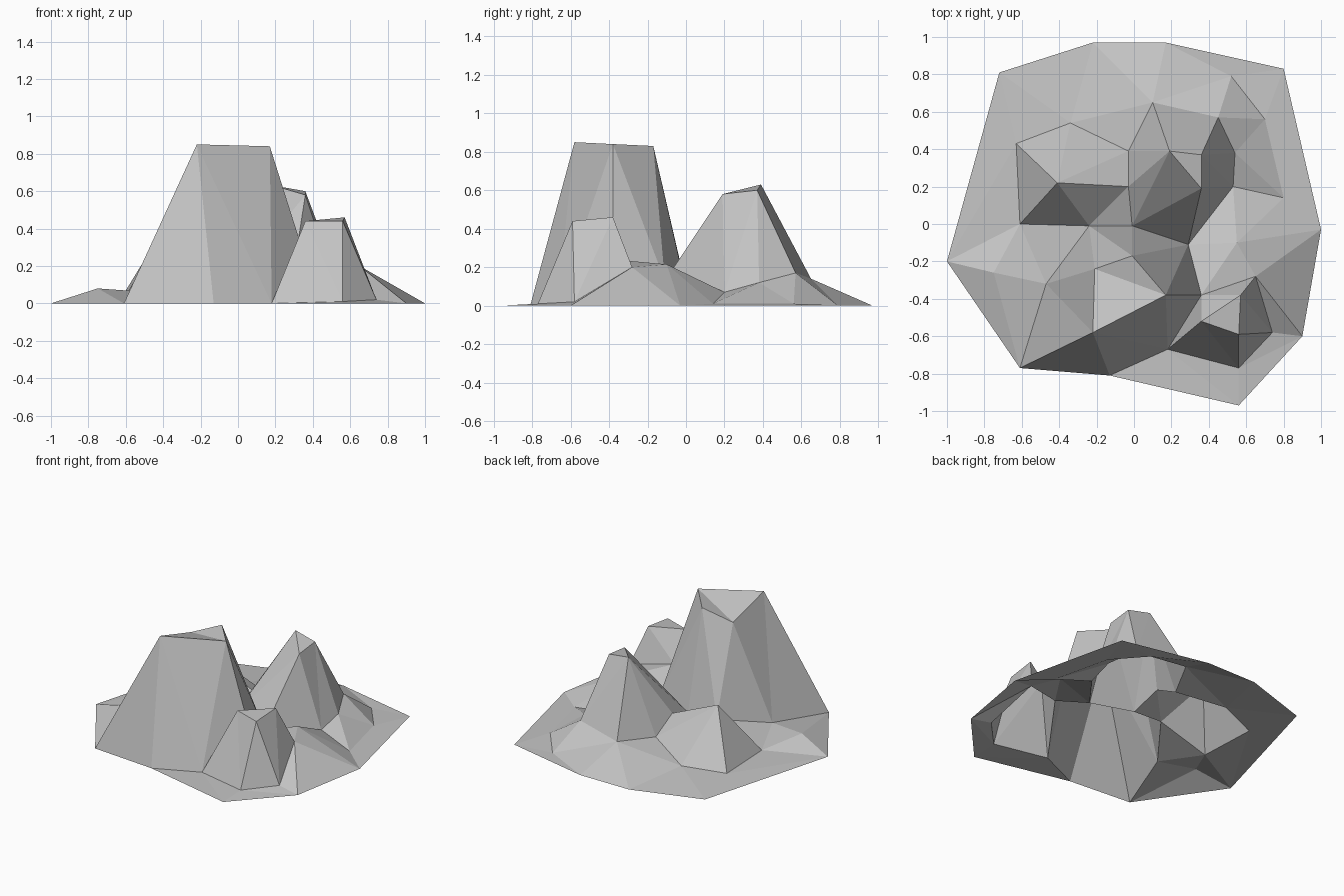
import bpy
import bmesh
from mathutils import Vector
from mathutils.geometry import delaunay_2d_cdt

cube = bpy.data.objects.get("Cube")
if cube:
    bpy.data.objects.remove(cube, do_unlink=True)

GREY = (0.55, 0.55, 0.55, 1.0)
rock = bpy.data.materials.new("grey_rock")
rock.use_nodes = True
rock.diffuse_color = GREY
rock.node_tree.nodes["Principled BSDF"].inputs["Base Color"].default_value = GREY

# Ground rim, always at height zero (x, y)
rim = dict(
    southwest=(-.61, -.77), west=(-1, -.2), northwest=(-.72, .81),
    north_a=(-.22, .97), north_b=(.17, .97), northeast=(.8, .83),
    east=(1, -.03), southeast=(.9, -.6), south=(.56, -.97), front=(-.13, -.81),
)

# Summit corners of each rise (x, y, z)
summits = dict(
    tall_front=(-.22, -.58, .85), tall_side=(.17, -.38, .84),
    tall_back=(-.01, -.17, .83), tall_low=(-.21, -.24, .75),
    back_left=(.19, .39, .63), back_right=(.36, .37, .6), back_front=(.36, .19, .58),
    small_left=(.36, -.52, .44), small_back=(.57, -.38, .46), small_front=(.56, -.59, .44),
    knoll_tip=(-.41, .22, .38),
)

# Feet of the rises, where they meet each other and the ground
feet = dict(
    tall_foot=(.18, -.67, 0), saddle=(.36, -.38, .24), gully=(.29, -.11, .13),
    hollow=(-.01, -.01, .13), notch=(-.24, -.01, .14), west_fold=(-.47, -.32, .06),
    small_foot=(.56, -.77, .01), small_toe=(.74, -.58, .02), shoulder=(.65, -.28, .2),
    east_dip=(.53, .2, .07), east_fold=(.54, .38, .12), spur=(.45, .57, .17),
    north_fold=(.1, .65, .14), pass_north=(-.03, .39, .11), pass_south=(-.03, .2, .21),
    knoll_north=(-.34, .54, .04), knoll_west=(-.63, .43, .02), knoll_south=(-.61, 0, .02),
)

# Loose bumps in the ground
bumps = dict(
    west_bump=(-.75, -.26, .08), east_bump=(.55, -.1, .215),
    north_toe=(.52, .79, 0), spur_toe=(.7, .56, .01), east_toe=(.8, .14, .01),
)

points = {name: Vector((*xy, 0)) for name, xy in rim.items()}
for group in (summits, feet, bumps):
    points.update({name: Vector(co) for name, co in group.items()})


def landform(name, outline, summit="", ridges=(), loose=()):
    """Fill an outline with flat facets that rise to a summit along the ridges."""
    outline, summit = outline.split(), summit.split()
    names = outline + summit + list(loose)
    index = {n: i for i, n in enumerate(names)}
    edges = [(index[a], index[b]) for a, b in zip(outline, outline[1:] + outline[:1])]
    if len(summit) > 2:
        edges += [(index[a], index[b]) for a, b in zip(summit, summit[1:] + summit[:1])]
    for ridge in ridges:
        stops = ridge.split()
        edges += [(index[a], index[b]) for a, b in zip(stops, stops[1:])]
    flat = [points[n].xy for n in names]
    verts, _, faces, origin, *_ = delaunay_2d_cdt(flat, edges, [], 1, 1e-5)

    bm = bmesh.new()
    made = []
    for co, source in zip(verts, origin):
        height = points[names[source[0]]].z if source else 0
        made.append(bm.verts.new((co.x, co.y, height)))
    for face in faces:
        bm.faces.new([made[i] for i in face])
    for face in bm.faces:
        face.normal_update()
        if face.normal.z < 0:
            face.normal_flip()
    mesh = bpy.data.meshes.new(name)
    bm.to_mesh(mesh)
    bm.free()
    mesh.materials.append(rock)
    bpy.context.collection.objects.link(bpy.data.objects.new(name, mesh))


# Tall crag at the front
landform(
    "tall_crag",
    "southwest front tall_foot saddle gully hollow notch west_fold",
    "tall_front tall_side tall_back tall_low",
    ["southwest tall_front front", "tall_foot tall_side saddle",
     "tall_side gully tall_back hollow", "notch tall_low west_fold"],
)

# Pointed crag at the back
landform(
    "back_crag",
    "gully east_dip east_fold spur north_fold pass_north pass_south hollow",
    "back_left back_right back_front",
    ["gully back_front east_dip", "spur back_right", "north_fold back_left pass_north",
     "back_left hollow"],
)

# Small crag at the front corner
landform(
    "small_crag",
    "tall_foot small_foot small_toe shoulder saddle",
    "small_left small_front small_back",
    ["tall_foot small_left saddle", "shoulder small_back", "small_foot small_front small_toe"],
)

# Low knoll
landform(
    "low_knoll",
    "knoll_south notch hollow pass_south pass_north knoll_north knoll_west",
    "knoll_tip",
    ["knoll_south knoll_tip notch", "knoll_tip pass_south notch",
     "pass_north knoll_tip knoll_north", "knoll_tip knoll_west"],
)

# Sloping ground around the rises
landform(
    "ground_apron",
    " ".join(rim) + " tall_foot small_foot small_toe shoulder saddle gully east_dip east_fold"
    " spur north_fold pass_north knoll_north knoll_west knoll_south notch west_fold",
    ridges=["saddle east_bump east_dip", "shoulder east_bump east", "shoulder east",
            "east_dip east_toe", "spur spur_toe", "spur north_toe north_fold north_b",
            "knoll_south west_bump west_fold", "west west_bump southwest"],
    loose=bumps,
)
